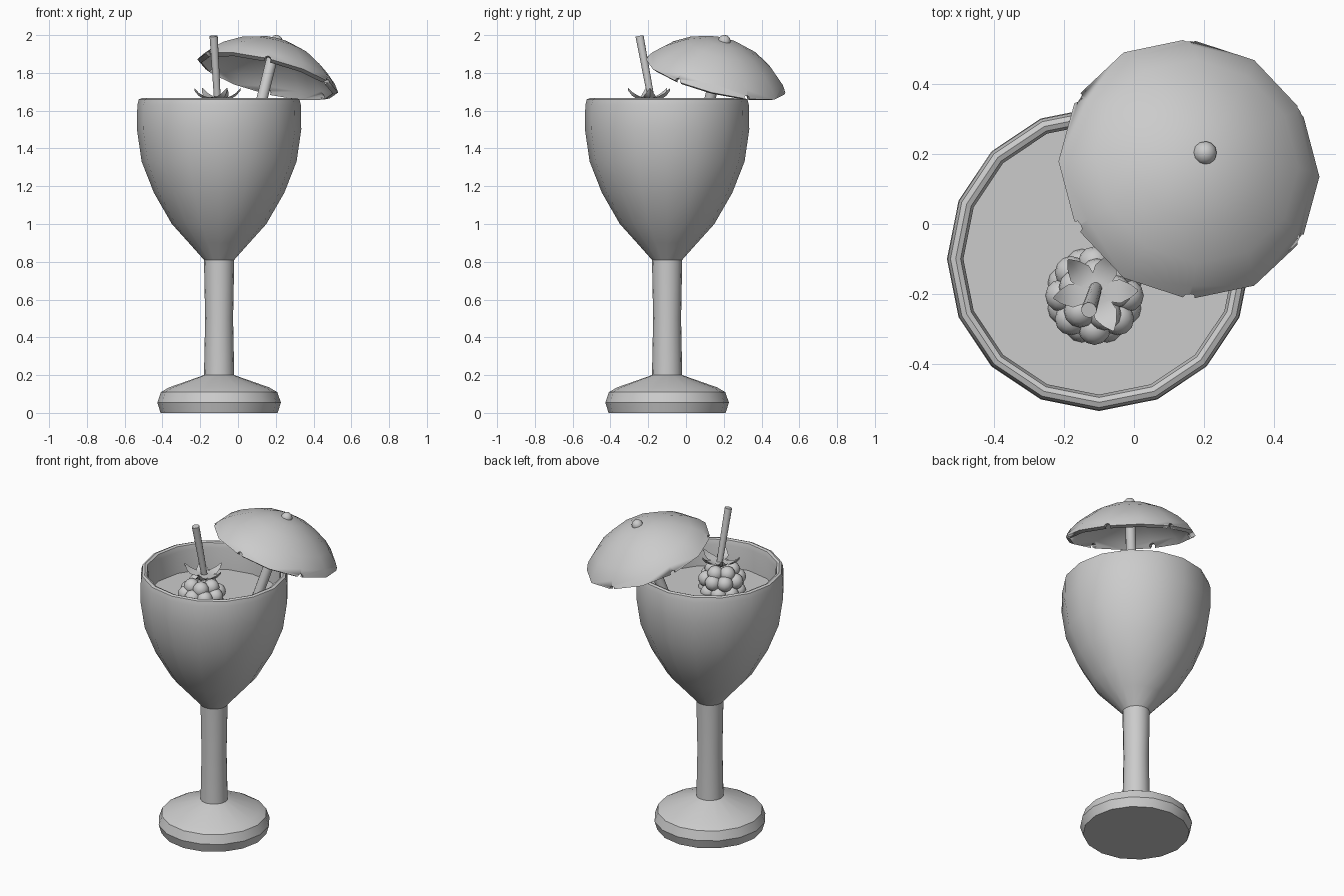
import bpy, bmesh, math
from mathutils import Vector, Matrix

if "Cube" in bpy.data.objects:
    bpy.data.objects.remove(bpy.data.objects["Cube"])

grey = bpy.data.materials.new("plain_grey")
grey.diffuse_color = (0.6, 0.6, 0.6, 1)
grey.use_nodes = True
grey.node_tree.nodes["Principled BSDF"].inputs["Base Color"].default_value = grey.diffuse_color


def finish(name, bm, angle=35, matrix=None):
    if matrix:
        bm.transform(matrix)
    bmesh.ops.recalc_face_normals(bm, faces=bm.faces)
    me = bpy.data.meshes.new(name)
    bm.to_mesh(me)
    bm.free()
    me.materials.append(grey)
    ob = bpy.data.objects.new(name, me)
    bpy.context.collection.objects.link(ob)
    me.shade_smooth()
    me.set_sharp_from_angle(angle=math.radians(angle))
    return ob


def lathe(bm, profile, n):
    """Spin (radius, height) points round z; radius 0 makes a pole."""
    rings = []
    for r, z in profile:
        if r == 0:
            rings.append([bm.verts.new((0, 0, z))] * n)
        else:
            rings.append([bm.verts.new((r * math.cos(2 * math.pi * i / n),
                                        r * math.sin(2 * math.pi * i / n), z)) for i in range(n)])
    for a, b in zip(rings, rings[1:]):
        for i in range(n):
            j = (i + 1) % n
            quad = list(dict.fromkeys((a[i], a[j], b[j], b[i])))
            bm.faces.new(quad)


def rod(name, p, q, r1, r2, n=12):
    p, q = Vector(p), Vector(q)
    bm = bmesh.new()
    lathe(bm, [(0, 0), (r1, 0), (r2, (q - p).length), (0, (q - p).length)], n)
    turn = (q - p).to_track_quat('Z', 'Y').to_matrix().to_4x4()
    return finish(name, bm, 40, Matrix.Translation(p) @ turn)


centre = Matrix.Translation((-0.1, -0.1, 0))

# Goblet: foot, stem, bowl, rolled lip and inner wall
bm = bmesh.new()
lathe(bm, [(0, 0), (0.31, 0), (0.327, 0.055), (0.308, 0.11), (0.265, 0.135), (0.08, 0.2),
           (0.074, 0.5), (0.08, 0.81), (0.16, 0.9), (0.25, 1.0), (0.345, 1.165), (0.41, 1.33),
           (0.435, 1.5), (0.433, 1.63), (0.425, 1.66), (0.41, 1.666), (0.396, 1.66), (0.388, 1.63),
           (0.392, 1.49), (0.368, 1.33), (0.3, 1.165), (0.2, 1.0), (0, 0.9)], 16)
finish("goblet", bm, 30, centre)

# Drink surface
bm = bmesh.new()
lathe(bm, [(0, 1.47), (0.393, 1.47), (0.393, 1.49), (0, 1.49)], 16)
finish("drink", bm, 30, centre)

# Berry: rings of round beads about a core
berry = Vector((-0.113, -0.205, 1.535))
bm = bmesh.new()
rows = [(0.06, 0.07, 5, 0.2), (0.094, 0.025, 8, 0.0), (0.094, -0.045, 8, 0.39),
        (0.06, -0.105, 5, 0.2)]
for ring, z, count, shift in rows:
    for i in range(count):
        a = 2 * math.pi * i / count + shift
        at = berry + Vector((ring * math.cos(a), ring * math.sin(a), z))
        bmesh.ops.create_uvsphere(bm, u_segments=12, v_segments=8, radius=0.047,
                                  matrix=Matrix.Translation(at))
bmesh.ops.create_uvsphere(bm, u_segments=12, v_segments=8, radius=0.1,
                          matrix=Matrix.Translation(berry))
finish("berry", bm, 60)

# Leaf crown: five pointed leaves with upturned tips
bm = bmesh.new()
for deg in (2, 65, 130, 188, 295):
    turn = Matrix.Translation((-0.11, -0.195, 1.655)) @ Matrix.Rotation(math.radians(deg), 4, 'Z')
    sections = []
    for x, w, z in [(0, 0.012, 0.012), (0.035, 0.028, 0.006), (0.07, 0.034, 0.012),
                    (0.1, 0.02, 0.03), (0.122, 0.002, 0.056)]:
        sections.append([bm.verts.new(turn @ Vector(c)) for c in
                         ((x, -w, z + 0.008), (x, 0, z - 0.006), (x, w, z + 0.008), (x, 0, z + 0.008))])
    for a, b in zip(sections, sections[1:]):
        for i in range(4):
            j = (i + 1) % 4
            bm.faces.new((a[i], a[j], b[j], b[i]))
    bm.faces.new(sections[0])
    bm.faces.new(sections[-1])
finish("leaf_crown", bm, 40)

# Berry stalk
rod("stalk", (-0.108, -0.18, 1.64), (-0.129, -0.246, 1.995), 0.018, 0.022)

# Parasol canopy, tilted, with six small notches in the edge
axis = Vector((0.25, 0.25, 1)).normalized()
hub = Vector((0.16, 0.16, 1.795))
side = Vector((1, 0, 0))
side = (side - axis * side.dot(axis)).normalized()
fwd = axis.cross(side)
tilt = Matrix((side, fwd, axis)).transposed().to_4x4()
tilt.translation = hub

bm = bmesh.new()
lathe(bm, [(0, 0.188), (0.1, 0.177), (0.2, 0.142), (0.3, 0.08), (0.355, 0.03), (0.384, -0.012),
           (0.358, -0.024), (0.33, 0.015), (0.28, 0.06), (0.19, 0.115), (0.1, 0.147), (0, 0.158)], 12)
canopy = finish("parasol_canopy", bm, 35, tilt)

bm = bmesh.new()
for i in range(6):
    spot = Matrix.Rotation(math.radians(30 + 60 * i), 4, 'Z') @ Matrix.Translation((0.37, 0, -0.014))
    bmesh.ops.create_cone(bm, cap_ends=True, segments=8, radius1=0.018, radius2=0.018, depth=0.12,
                          matrix=spot @ Matrix.Rotation(math.pi / 2, 4, 'Y'))
cutter = finish("notch_cutter", bm, 35, tilt)
cutter.hide_render = True
cutter.hide_viewport = True
cut = canopy.modifiers.new("notches", 'BOOLEAN')
cut.operation = 'DIFFERENCE'
cut.solver = 'EXACT'
cut.object = cutter

# Parasol knob and handle
bm = bmesh.new()
bmesh.ops.create_uvsphere(bm, u_segments=12, v_segments=8, radius=0.034)
finish("parasol_knob", bm, 60, tilt @ Matrix.Translation((0, 0, 0.182)))
rod("parasol_handle", hub - axis * 0.6, hub + axis * 0.17, 0.03, 0.03)
